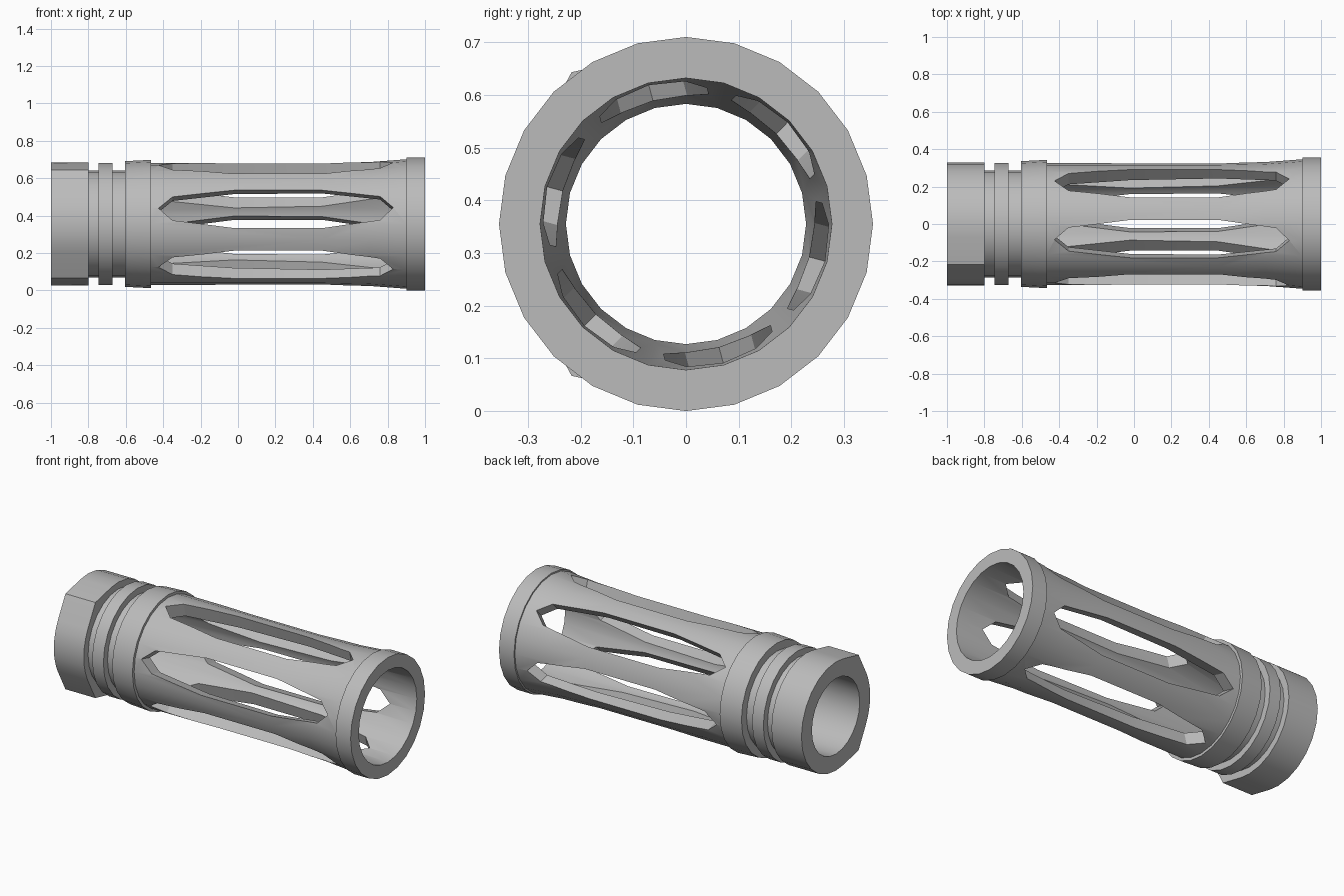
import bpy, bmesh
from math import sin, cos, radians, pi
from mathutils import Matrix, Vector

SIDES = 24
AXIS_Z = 0.355

old = bpy.data.objects.get("Cube")
if old:
    bpy.data.objects.remove(old, do_unlink=True)

steel = bpy.data.materials.new("grey_steel")
steel.use_nodes = True
steel.diffuse_color = (0.5, 0.5, 0.5, 1)
steel.node_tree.nodes["Principled BSDF"].inputs["Base Color"].default_value = (0.5, 0.5, 0.5, 1)


def make_object(name, bm):
    bmesh.ops.recalc_face_normals(bm, faces=bm.faces)
    mesh = bpy.data.meshes.new(name)
    bm.to_mesh(mesh)
    bm.free()
    obj = bpy.data.objects.new(name, mesh)
    bpy.context.collection.objects.link(obj)
    obj.location.z = AXIS_Z
    mesh.materials.append(steel)
    return obj


def activate(obj):
    bpy.ops.object.select_all(action="DESELECT")
    obj.select_set(True)
    bpy.context.view_layer.objects.active = obj


def circle(x, r):
    return [(x, r * cos(2 * pi * i / SIDES), r * sin(2 * pi * i / SIDES)) for i in range(SIDES)]


def nut_outline(x, r):
    # Round at the back, with one raised corner at the upper and lower front
    half = [(15 * i, r) for i in range(7)] + [(102, r), (127, r * 1.1), (152, r), (161, r), (170, r)]
    upper = [(x, s * cos(radians(a)), s * sin(radians(a))) for a, s in half]
    lower = [(px, y, -z) for px, y, z in reversed(upper[1:])]
    return upper + [(x, -r, 0)] + lower


def closed_shell(name, rings):
    # Joins the rings in order and closes the last back to the first
    bm = bmesh.new()
    loops = [[bm.verts.new(p) for p in ring] for ring in rings]
    for a, b in zip(loops, loops[1:] + loops[:1]):
        for i in range(SIDES):
            j = (i + 1) % SIDES
            bm.faces.new((a[i], a[j], b[j], b[i]))
    return make_object(name, bm)


def bore(x):
    return 0.2525 + 0.0245 * x


# Slotted barrel with grooves, collar, flared end and rim
outer = [(-0.8, 0.287), (-0.745, 0.287), (-0.745, 0.327), (-0.67, 0.327),
         (-0.67, 0.287), (-0.605, 0.287), (-0.605, 0.336), (-0.465, 0.343),
         (-0.465, 0.326), (0.45, 0.326), (0.7, 0.331), (0.9, 0.346),
         (0.9, 0.355), (1, 0.355)]
inner = [(1, bore(1)), (-0.8, bore(-0.8))]
barrel = closed_shell("slotted_barrel", [circle(x, r) for x, r in outer + inner])

# Wrench nut at the rear end
nut = closed_shell("wrench_nut", [nut_outline(-1, 0.328), nut_outline(-0.8, 0.328),
                                  circle(-0.8, bore(-0.8)), circle(-1, bore(-1))])

# Six long pointed slots
edge = [(-0.35, 0.065), (-0.02, 0.105), (0.45, 0.105), (0.76, 0.065)]
outline = [(-0.425, 0)] + edge + [(0.83, 0)] + [(x, -w) for x, w in reversed(edge)]
bm = bmesh.new()
for k in range(6):
    # Measured upward from the front
    turn = Matrix.Rotation(radians(-15 - 60 * k), 3, "X")
    near, far = [[bm.verts.new(turn @ Vector((x, -d, w))) for x, w in outline] for d in (0.2, 0.45)]
    bm.faces.new(near)
    bm.faces.new(far)
    for i in range(len(outline)):
        j = (i + 1) % len(outline)
        bm.faces.new((near[i], near[j], far[j], far[i]))
cutter = make_object("slot_cutter", bm)
cutter.hide_render = True

activate(barrel)
cut = barrel.modifiers.new("slots", "BOOLEAN")
cut.operation = "DIFFERENCE"
cut.solver = "EXACT"
cut.object = cutter
bpy.ops.object.modifier_apply(modifier=cut.name)
bpy.data.objects.remove(cutter, do_unlink=True)

for part in (barrel, nut):
    activate(part)
    bpy.ops.object.shade_smooth_by_angle(angle=radians(30))
